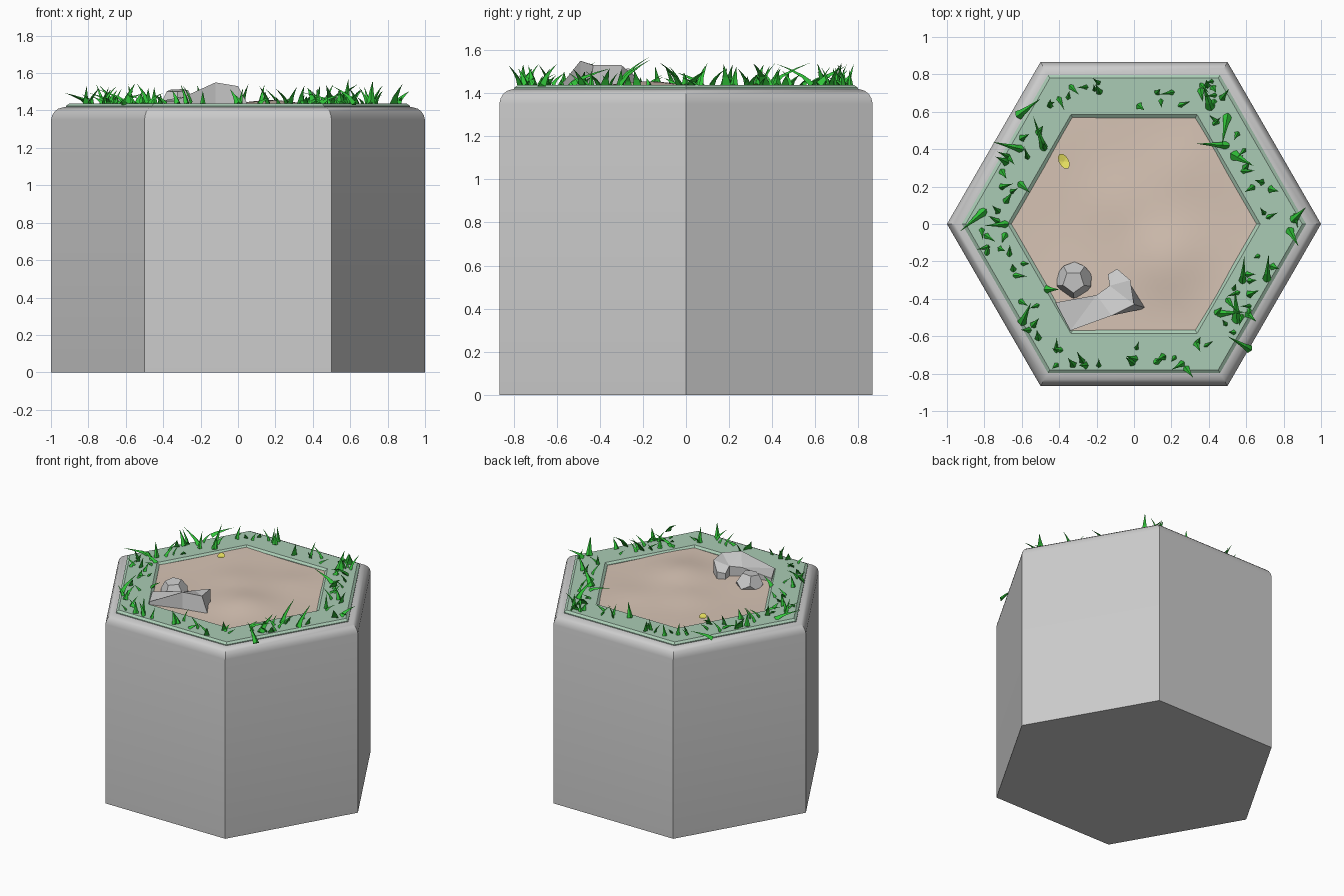
import bpy, bmesh, math, random
from mathutils import Vector

if "Cube" in bpy.data.objects:
    bpy.data.objects.remove(bpy.data.objects["Cube"])

random.seed(7)


def material(name, rgb):
    m = bpy.data.materials.new(name)
    m.diffuse_color = (*rgb, 1)
    m.use_nodes = True
    m.node_tree.nodes["Principled BSDF"].inputs["Base Color"].default_value = m.diffuse_color
    return m


def finish(name, bm, mat=None, smooth=None):
    bmesh.ops.recalc_face_normals(bm, faces=bm.faces)
    me = bpy.data.meshes.new(name)
    bm.to_mesh(me)
    bm.free()
    ob = bpy.data.objects.new(name, me)
    bpy.context.collection.objects.link(ob)
    if mat:
        me.materials.append(mat)
    if smooth:
        bpy.ops.object.select_all(action='DESELECT')
        ob.select_set(True)
        bpy.context.view_layer.objects.active = ob
        bpy.ops.object.shade_smooth_by_angle(angle=math.radians(smooth))
    return ob


def bridge(bm, a, b):
    n = len(a)
    for i in range(n):
        bm.faces.new((a[i], a[(i + 1) % n], b[(i + 1) % n], b[i]))


def hex_loft(profile, closed):
    """Sweep a (radius, z) profile round a hexagon."""
    bm = bmesh.new()
    rings = [[bm.verts.new((r * math.cos(k * math.pi / 3), r * math.sin(k * math.pi / 3), z))
              for k in range(6)] for r, z in profile]
    for a, b in zip(rings, rings[1:]):
        bridge(bm, a, b)
    if closed:
        bridge(bm, rings[-1], rings[0])
    else:
        bm.faces.new(rings[0])
        bm.faces.new(rings[-1])
    return bm


green = material("grass_green", (0.03, 0.55, 0.04))
turf = material("turf_green", (0.40, 0.60, 0.46))
brown = material("dirt_brown", (0.68, 0.55, 0.46))
yellow = material("petal_yellow", (0.82, 0.76, 0.12))

# Stone column with rounded top edge
finish("stone_column", hex_loft([(1, 0), (1, 1.35), (0.993, 1.375), (0.98, 1.395),
                                 (0.96, 1.41), (0.93, 1.418), (0.9, 1.42)], False), smooth=30)

# Turf border
finish("turf_border", hex_loft([(0.92, 1.40), (0.92, 1.425), (0.90, 1.438), (0.675, 1.438),
                                (0.655, 1.425), (0.655, 1.40)], True), turf)

# Uneven dirt floor
def dirt_height(x, y):
    z = 1.424 + 0.004 * math.sin(7 * x + 1) * math.cos(6 * y)
    for bx, by, h, s in ((0.18, -0.2, 0.03, 0.2), (-0.1, 0.12, 0.012, 0.18), (0.25, 0.3, 0.008, 0.15)):
        z += h * math.exp(-((x - bx) ** 2 + (y - by) ** 2) / s ** 2)
    return z


bm = bmesh.new()
centre = bm.verts.new((0, 0, dirt_height(0, 0)))
corners = [Vector((math.cos(k * math.pi / 3), math.sin(k * math.pi / 3))) for k in range(6)]
previous = None
for j in range(1, 13):
    ring = []
    for k in range(36):
        p = corners[k // 6].lerp(corners[(k // 6 + 1) % 6], (k % 6) / 6) * (0.68 * j / 12)
        ring.append(bm.verts.new((p.x, p.y, dirt_height(p.x, p.y))))
    if previous:
        bridge(bm, previous, ring)
    else:
        for k in range(36):
            bm.faces.new((centre, ring[k], ring[(k + 1) % 36]))
    previous = ring
finish("dirt_floor", bm, brown, 60)


# Grass blades: curved three-sided spikes
def blade(bm, base, lean, height, width):
    d = lean.normalized()
    s = Vector((-d.y, d.x, 0))
    previous = None
    for t in (0, 0.4, 0.75):
        c = base + lean * t ** 1.5 + Vector((0, 0, height * t))
        w = width * (1 - t)
        ring = [bm.verts.new(c + s * w), bm.verts.new(c - s * w),
                bm.verts.new(c + (d * -0.5 + Vector((0, 0, 0.7))) * w)]
        if previous:
            bridge(bm, previous, ring)
        else:
            bm.faces.new(ring)
        previous = ring
    tip = bm.verts.new(base + lean + Vector((0, 0, height)))
    for i in range(3):
        bm.faces.new((previous[i], previous[(i + 1) % 3], tip))


# Large blades as base x, y and tip x, y
large = [(-.6, .4, -.76, .44), (-.48, .4, -.54, .58), (-.68, .33, -.74, .36), (-.8, .07, -.93, -.04),
         (-.62, .58, -.5, .67), (-.68, 0, -.8, -.01), (.41, .62, .37, .74), (.5, .42, .33, .43),
         (.53, .37, .64, .31), (.5, .58, .47, .42), (.58, -.31, .59, -.17), (.71, -.3, .72, -.16),
         (.45, -.48, .6, -.47), (.55, -.52, .54, -.35), (.85, .02, .92, .09), (.83, -.03, .88, -.12),
         (.62, -.67, .5, -.6), (-.47, -.35, -.4, -.35), (-.6, -.53, -.55, -.42)]
bm = bmesh.new()
for bx, by, tx, ty in large:
    blade(bm, Vector((bx, by, 1.43)), Vector((tx - bx, ty - by, 0)),
          random.uniform(0.06, 0.14), random.uniform(0.022, 0.032))
for i in range(96):
    k = i % 6
    p = corners[k].lerp(corners[(k + 1) % 6], random.random()) * random.uniform(0.71, 0.89)
    a = random.uniform(0, math.tau)
    size = random.uniform(0.03, 0.075)
    blade(bm, Vector((p.x, p.y, 1.43)), Vector((math.cos(a), math.sin(a), 0)) * size,
          random.uniform(0.035, 0.11), random.uniform(0.014, 0.024))
finish("grass_blades", bm, green)

# Small rock: dodecahedron made as the dual of an icosphere
ico = bmesh.new()
bmesh.ops.create_icosphere(ico, subdivisions=1, radius=1)
bm = bmesh.new()
for f in ico.faces:
    bm.verts.new(f.calc_center_median().normalized() * 0.098)
ico.free()
bmesh.ops.convex_hull(bm, input=bm.verts)
bmesh.ops.dissolve_limit(bm, angle_limit=0.05, verts=bm.verts, edges=bm.edges)
rock = finish("small_rock", bm)
rock.location = (-0.32, -0.30, 1.43)
rock.rotation_euler = (0.1, -0.08, 0.3)

# Large slab rock, sloping down into the turf
top = [(-.42, -.42, 1.45), (-.2, -.38, 1.49), (-.13, -.33, 1.5), (-.14, -.27, 1.47), (-.09, -.24, 1.48),
       (-.02, -.3, 1.53), (0, -.43, 1.53), (-.12, -.49, 1.55), (-.34, -.57, 1.45)]
bm = bmesh.new()
upper = [bm.verts.new(p) for p in top]
lower = [bm.verts.new((0.07, -0.45, 1.40) if i == 6 else (x, y, 1.40)) for i, (x, y, z) in enumerate(top)]
bridge(bm, lower, upper)
bm.faces.new(lower)
bmesh.ops.triangulate(bm, faces=[bm.faces.new(upper)])
finish("slab_rock", bm)

# Fallen yellow petal
bm = bmesh.new()
petal = []
for k in range(10):
    a = k * math.tau / 10
    u, v = 0.045 * math.cos(a), 0.026 * math.sin(a)
    x, y = -0.375 - 0.5 * u + 0.87 * v, 0.335 + 0.87 * u + 0.5 * v
    petal.append(bm.verts.new((x, y, 1.438 + 4 * u * u)))
heart = bm.verts.new((-0.375, 0.335, 1.436))
for k in range(10):
    bm.faces.new((heart, petal[k], petal[(k + 1) % 10]))
finish("petal", bm, yellow)
